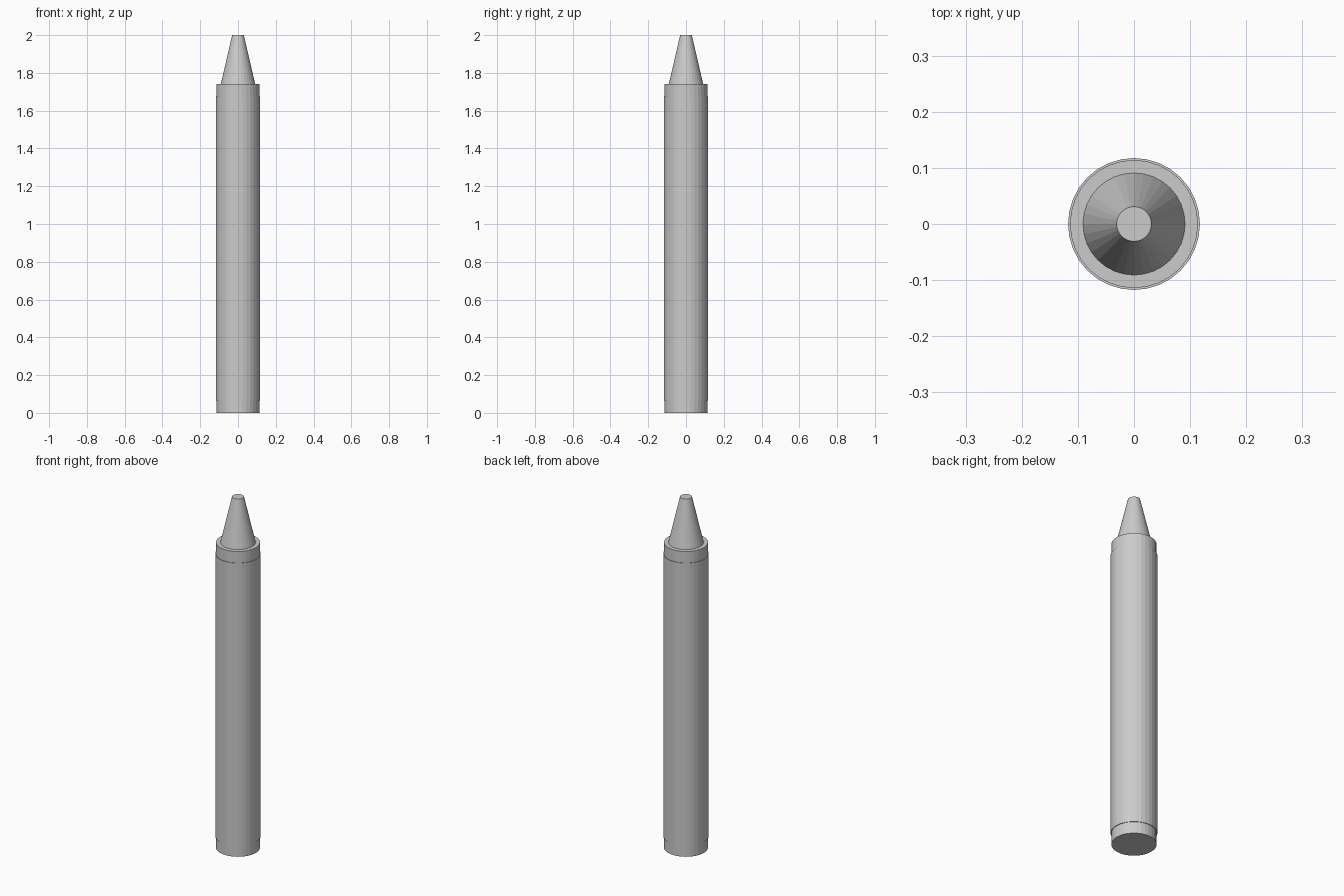
import bpy
import bmesh
from math import cos, sin, pi

if "Cube" in bpy.data.objects:
    bpy.data.objects.remove(bpy.data.objects["Cube"])

SIDES = 32


def lathe(name, profile):
    """Revolve (radius, height) points around z and cap both ends."""
    bm = bmesh.new()
    rings = [[bm.verts.new((r * cos(2 * pi * i / SIDES), r * sin(2 * pi * i / SIDES), z))
              for i in range(SIDES)] for r, z in profile]
    for low, high in zip(rings, rings[1:]):
        for i in range(SIDES):
            j = (i + 1) % SIDES
            bm.faces.new((low[i], low[j], high[j], high[i]))
    bm.faces.new(rings[0][::-1])
    bm.faces.new(rings[-1])
    mesh = bpy.data.meshes.new(name)
    bm.to_mesh(mesh)
    bm.free()
    obj = bpy.data.objects.new(name, mesh)
    bpy.context.collection.objects.link(obj)
    return obj


# Wax stick with shoulder and blunt tapered tip
lathe("wax_stick", [(0.114, 0), (0.114, 1.74), (0.091, 1.74), (0.031, 2.0)])

# Paper sleeve, slightly wider than the wax
sleeve = lathe("paper_wrapper", [(0.114, 0.065), (0.1175, 0.065), (0.1175, 1.675), (0.114, 1.675)])

# Leave the sleeve open where the wax passes through
bm = bmesh.new()
bm.from_mesh(sleeve.data)
bmesh.ops.delete(bm, geom=[f for f in bm.faces if len(f.verts) > 4], context='FACES_ONLY')
bm.to_mesh(sleeve.data)
bm.free()
